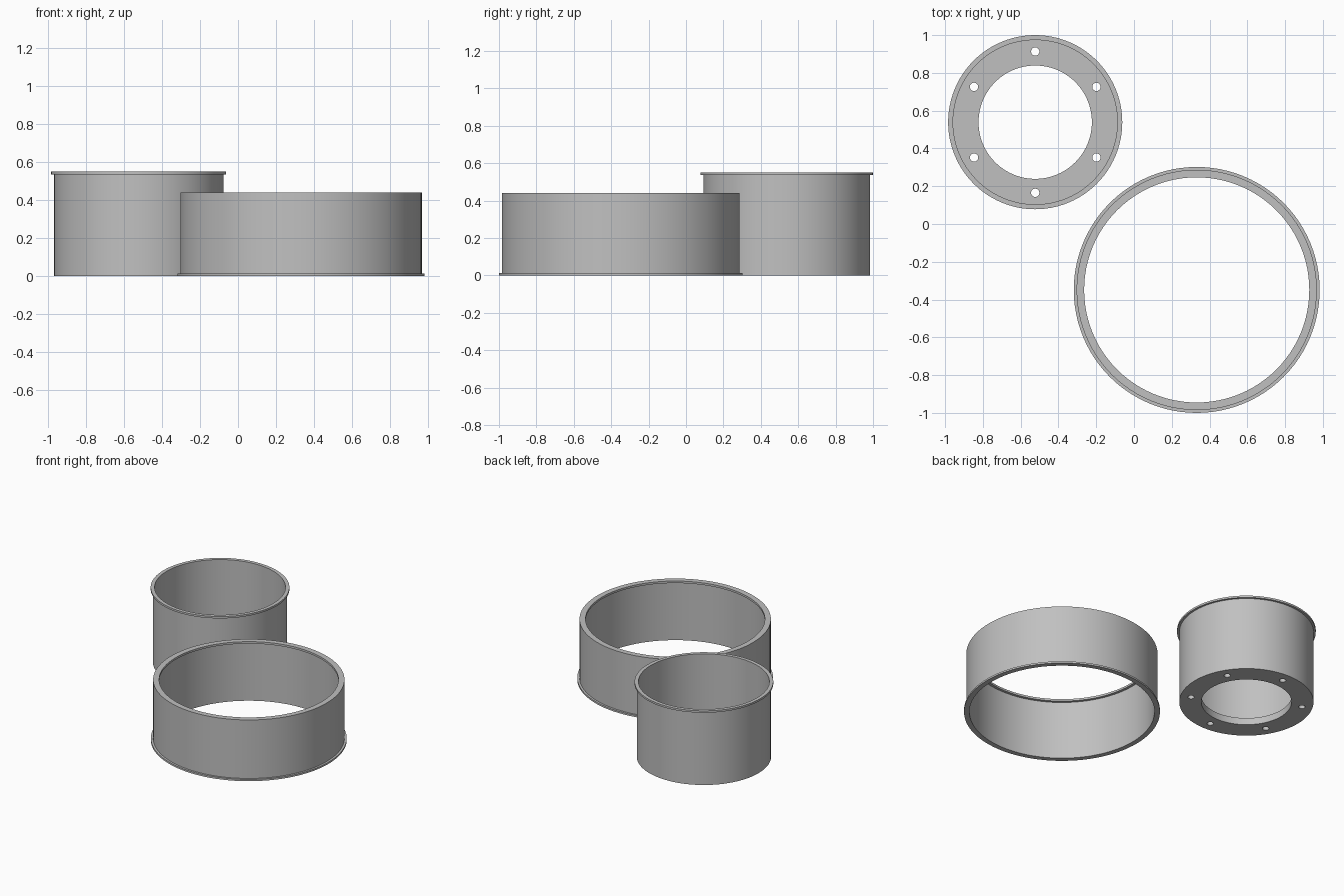
import bpy, bmesh, math

if "Cube" in bpy.data.objects:
    bpy.data.objects.remove(bpy.data.objects["Cube"])

SEGMENTS = 96
grey = bpy.data.materials.new("plain grey")
grey.diffuse_color = (0.53, 0.53, 0.53, 1)
grey.use_nodes = True
grey.node_tree.nodes["Principled BSDF"].inputs["Base Color"].default_value = grey.diffuse_color


def smooth(ob):
    bpy.ops.object.select_all(action='DESELECT')
    ob.select_set(True)
    bpy.context.view_layer.objects.active = ob
    bpy.ops.object.shade_smooth_by_angle(angle=math.radians(30))


def turned(name, profile, centre):
    """Revolve a closed (radius, height) profile around the vertical axis."""
    bm = bmesh.new()
    rings = []
    for i in range(SEGMENTS):
        a = 2 * math.pi * i / SEGMENTS
        rings.append([bm.verts.new((r * math.cos(a), r * math.sin(a), z)) for r, z in profile])
    n = len(profile)
    for i in range(SEGMENTS):
        p, q = rings[i], rings[(i + 1) % SEGMENTS]
        for j in range(n):
            k = (j + 1) % n
            bm.faces.new((p[j], q[j], q[k], p[k]))
    bmesh.ops.recalc_face_normals(bm, faces=bm.faces[:])
    mesh = bpy.data.meshes.new(name)
    bm.to_mesh(mesh)
    bm.free()
    mesh.materials.append(grey)
    ob = bpy.data.objects.new(name, mesh)
    ob.location = (*centre, 0)
    bpy.context.collection.objects.link(ob)
    return ob


# Wide ring: outer flange at the foot, thin inward lip at the top
ring = turned("wide_ring", [
    (0.615, 0), (0.651, 0), (0.651, 0.013), (0.636, 0.013),
    (0.636, 0.442), (0.596, 0.442), (0.596, 0.427), (0.615, 0.427)], (0.332, -0.349))
smooth(ring)

# Cup: thick floor with a large opening, thin wall, outer flange at the rim
CX, CY = -0.523, 0.539
cup = turned("flanged_cup", [
    (0.3, 0), (0.446, 0), (0.446, 0.537), (0.461, 0.537),
    (0.461, 0.551), (0.435, 0.551), (0.435, 0.05), (0.3, 0.05)], (CX, CY))

# Six bolt holes through the cup floor
bm = bmesh.new()
for i in range(6):
    a = math.radians(90 + 60 * i)
    made = bmesh.ops.create_cone(bm, cap_ends=True, segments=24, radius1=0.022, radius2=0.022, depth=0.2)
    bmesh.ops.translate(bm, verts=made["verts"],
                        vec=(CX + 0.374 * math.cos(a), CY + 0.374 * math.sin(a), 0.025))
mesh = bpy.data.meshes.new("bolt_hole_cutter")
bm.to_mesh(mesh)
bm.free()
mesh.materials.append(grey)
cutter = bpy.data.objects.new("bolt_hole_cutter", mesh)
cutter.hide_render = True
bpy.context.collection.objects.link(cutter)

cut = cup.modifiers.new("bolt_holes", 'BOOLEAN')
cut.operation = 'DIFFERENCE'
cut.solver = 'EXACT'
cut.object = cutter
bpy.context.view_layer.objects.active = cup
bpy.ops.object.modifier_apply(modifier=cut.name)
bpy.data.objects.remove(cutter)
smooth(cup)
